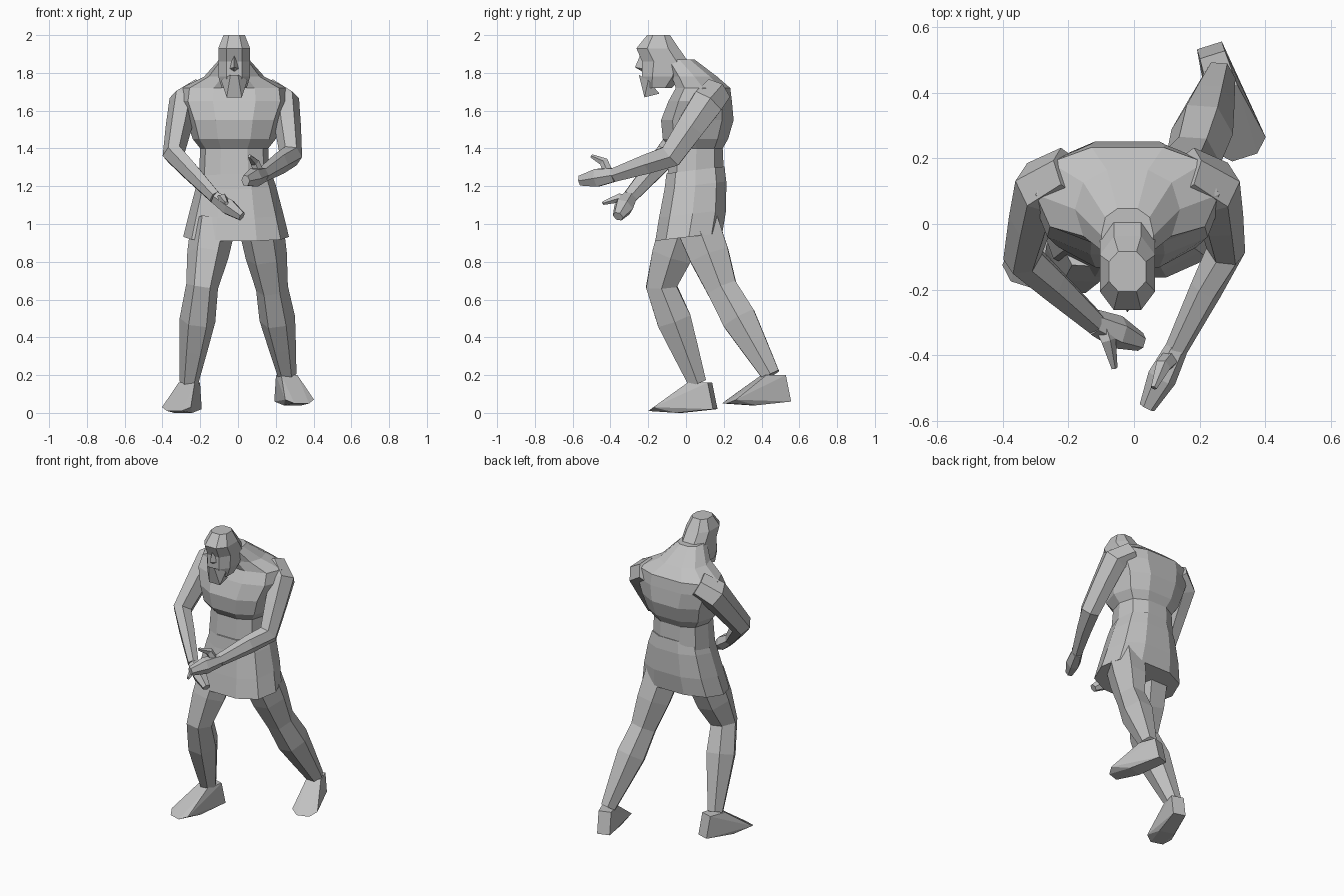
import bpy, bmesh, math
from mathutils import Vector

cube = bpy.data.objects.get("Cube")
if cube:
    bpy.data.objects.remove(cube, do_unlink=True)

stone = bpy.data.materials.new("pale_grey")
stone.use_nodes = True
grey = (.53, .53, .53, 1)
stone.diffuse_color = grey
stone.node_tree.nodes["Principled BSDF"].inputs["Base Color"].default_value = grey


def finish(name, bm):
    bmesh.ops.recalc_face_normals(bm, faces=bm.faces)
    mesh = bpy.data.meshes.new(name)
    bm.to_mesh(mesh)
    bm.free()
    mesh.materials.append(stone)
    obj = bpy.data.objects.new(name, mesh)
    bpy.context.collection.objects.link(obj)
    return obj


def skin(name, loops):
    """Bridge a list of point loops and cap both ends."""
    bm = bmesh.new()
    rows = [[bm.verts.new(point) for point in loop] for loop in loops]
    count = len(rows[0])
    for low, high in zip(rows, rows[1:]):
        for i in range(count):
            j = (i + 1) % count
            bm.faces.new((low[i], low[j], high[j], high[i]))
    bm.faces.new(rows[0])
    bm.faces.new(rows[-1])
    return finish(name, bm)


def hull(name, points):
    """Wrap a small set of points in a faceted solid."""
    bm = bmesh.new()
    for point in points:
        bm.verts.new(point)
    bmesh.ops.convex_hull(bm, input=bm.verts)
    return finish(name, bm)


def circle(sides, turn=0):
    angles = [math.tau * (i + turn) / sides for i in range(sides)]
    return [(math.cos(angle), math.sin(angle)) for angle in angles]


def squared(value):
    """Push a circle coordinate outward for a boxier ring."""
    return math.copysign(abs(value) ** .8, value)


def stack(name, levels, sides, middle, slope=0, turn=0):
    """Level rings, each given as height, half width, front and back."""
    loops = []
    for height, half, front, back in levels:
        loop = []
        for c, s in circle(sides, turn):
            y = (front + back + squared(s) * (back - front)) / 2
            loop.append((middle + squared(c) * half, y, height + slope * y))
        loops.append(loop)
    return skin(name, loops)


def limb(name, points, widths, depth=1, sides=6):
    """Rings square to a path, with depth as a share of the width."""
    loops = []
    for i, (point, width) in enumerate(zip(points, widths)):
        ahead = points[min(i + 1, len(points) - 1)]
        behind = points[max(i - 1, 0)]
        along = (ahead - behind).normalized()
        up = along.cross(Vector((1, 0, 0))).normalized()
        side = up.cross(along)
        loops.append([point + side * width * c + up * width * depth * s
                      for c, s in circle(sides)])
    return skin(name, loops)


def arm(name, side, elbow, wrist, tips, thumb):
    """Shoulder, forearm, tapering hand and open thumb."""
    elbow, wrist, tips, thumb = map(Vector, (elbow, wrist, tips, thumb))
    root = Vector((side * .18 - .02, .16, 1.7))
    shoulder = Vector((side * .27 - .02, .11, 1.64))
    bicep = shoulder.lerp(elbow, .45)
    forearm = elbow.lerp(wrist, .4)
    limb(name + "_arm", [root, shoulder, bicep, elbow, forearm, wrist],
         [.07, .08, .07, .06, .05, .035], 1.2)
    palm = wrist.lerp(tips, .5)
    limb(name + "_hand", [wrist, palm, tips], [.035, .045, .025], 1.2)
    base = wrist.lerp(tips, .15)
    knuckle = base.lerp(thumb, .5) + Vector((0, .02, .02))
    limb(name + "_thumb", [base, knuckle, thumb], [.03, .025, .01], sides=5)


def leg(name, side, hip, knee, ankle):
    """Thigh, calf and a wedge foot turned outward."""
    hip, knee, ankle = map(Vector, (hip, knee, ankle))
    thigh = hip.lerp(knee, .5)
    calf = knee.lerp(ankle, .35)
    shin = knee.lerp(ankle, .65)
    limb(name + "_leg", [hip, thigh, knee, calf, shin, ankle],
         [.12, .11, .085, .095, .075, .05], 1.1)
    forward = Vector((side * .3, -.95, 0))
    across = Vector((.95, side * .3, 0))
    # Ankle, instep, heel and toe, each as reach, half width and drop
    outline = ((-.07, .04, 0), (.04, .045, 0), (.15, .05, .08),
               (-.1, .04, .14), (.22, .08, .13), (.26, .04, .15), (.1, .05, .16))
    hull(name + "_foot", [
        ankle + forward * reach + across * half * edge - Vector((0, 0, drop))
        for reach, half, drop in outline for edge in (-1, 1)])


# Torso with heavy chest and sloping shoulders
stack("torso", [
    (1.2, .19, -.11, .21),
    (1.4, .18, -.09, .2),
    (1.45, .22, -.13, .23),
    (1.55, .25, -.14, .26),
    (1.65, .29, -.1, .25),
    (1.72, .28, -.06, .24),
    (1.78, .16, -.08, .17),
    (1.87, .08, -.12, .05)], 10, -.02)

# Flared kilt
stack("kilt", [
    (.93, .28, -.17, .2),
    (1.05, .25, -.15, .22),
    (1.2, .21, -.12, .22),
    (1.28, .18, -.11, .21)], 10, -.01, slope=.12)

# Head with a faceted face
stack("head", [
    (1.72, .07, -.22, -.07),
    (1.78, .09, -.24, -.01),
    (1.86, .09, -.24, .02),
    (1.93, .09, -.27, -.03),
    (2, .06, -.21, -.08)], 8, -.02, turn=.5)
hull("nose", [(-.02, -.24, 1.9), (-.02, -.27, 1.83), (-.02, -.22, 1.8),
              (-.05, -.22, 1.82), (.01, -.22, 1.82)])
hull("beard", [(-.02 + edge * half, y, z) for edge in (-1, 1)
               for half, y, z in ((.04, -.22, 1.67), (.07, -.2, 1.76),
                                  (.04, -.14, 1.69), (.02, -.25, 1.79))])

# Arms reaching forward
arm("left", 1, (.28, -.08, 1.36), (.13, -.38, 1.26), (.04, -.56, 1.23),
    (.06, -.5, 1.36))
arm("right", -1, (-.34, -.1, 1.37), (-.12, -.3, 1.14), (.02, -.36, 1.04),
    (-.06, -.44, 1.11))

# Right leg forward, left leg trailing
leg("right", -1, (-.13, -.02, 1), (-.19, -.13, .67), (-.26, .06, .16))
leg("left", 1, (.12, .06, 1), (.18, .19, .66), (.26, .45, .2))
